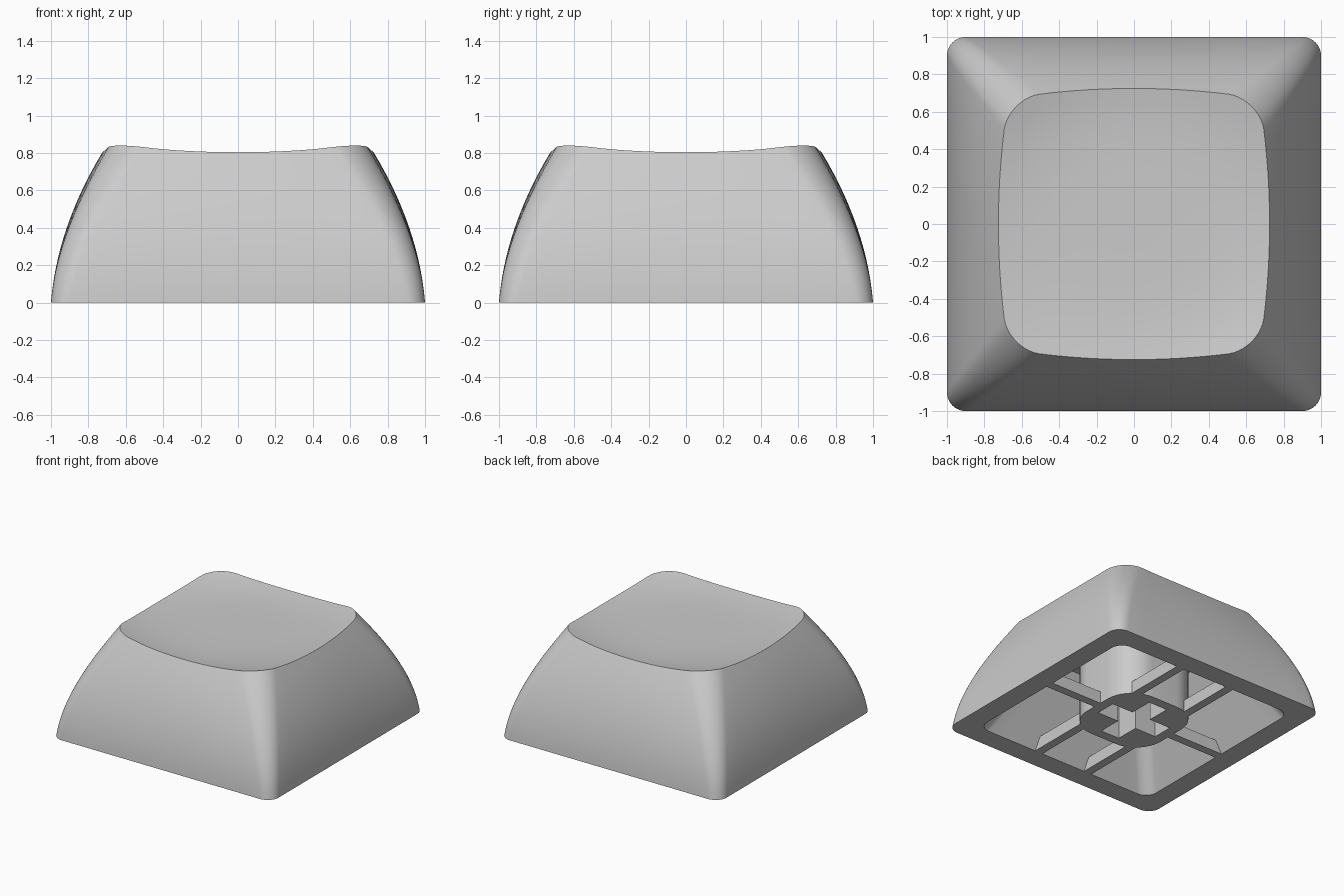
import bpy, bmesh, math

cube = bpy.data.objects.get("Cube")
if cube:
    bpy.data.objects.remove(cube, do_unlink=True)

grey = bpy.data.materials.new("light_grey_plastic")
grey.use_nodes = True
grey.diffuse_color = (0.6, 0.6, 0.6, 1)
grey.node_tree.nodes["Principled BSDF"].inputs["Base Color"].default_value = (0.6, 0.6, 0.6, 1)


def outline(half, radius, bulge=0.0, side=12, arc=10):
    """Rounded square whose sides may bow outward."""
    pts = []
    flat = half - radius
    for q in range(4):
        c, s = math.cos(q * math.pi / 2), math.sin(q * math.pi / 2)
        quarter = [(half, -flat + 2 * flat * i / side) for i in range(side)]
        for i in range(arc):
            a = i / arc * math.pi / 2
            quarter.append((flat + radius * math.cos(a), flat + radius * math.sin(a)))
        for x, y in quarter:
            x, y = x * (1 - bulge * (y / half) ** 2), y * (1 - bulge * (x / half) ** 2)
            pts.append((x * c - y * s, x * s + y * c))
    return pts


def dish(x, y):
    return 0.776 + 0.102 * (x * x + y * y) ** 2


def wall_half(z):
    return 1 - 0.08 * z - 0.325 * z * z


def bridge(bm, low, high):
    n = len(low)
    for i in range(n):
        j = (i + 1) % n
        bm.faces.new((low[i], low[j], high[j], high[i]))


def finish(name, bm, angle=30):
    bmesh.ops.recalc_face_normals(bm, faces=bm.faces)
    mesh = bpy.data.meshes.new(name)
    bm.to_mesh(mesh)
    bm.free()
    mesh.materials.append(grey)
    obj = bpy.data.objects.new(name, mesh)
    bpy.context.collection.objects.link(obj)
    if angle:
        smooth(obj, angle)
    return obj


def smooth(obj, angle):
    bpy.ops.object.select_all(action='DESELECT')
    obj.select_set(True)
    bpy.context.view_layer.objects.active = obj
    bpy.ops.object.shade_smooth_by_angle(angle=math.radians(angle))


def box(name, x0, x1, y0, y1, z0, z1):
    bm = bmesh.new()
    bmesh.ops.create_cube(bm, size=1)
    for v in bm.verts:
        v.co = (x1 if v.co.x > 0 else x0, y1 if v.co.y > 0 else y0, z1 if v.co.z > 0 else z0)
    return finish(name, bm, 0)


# Hollow shell: cavity ceiling, tapered inner wall, rim, outer wall, dished top
bm = bmesh.new()
CEILING = 0.58
rings = []
for half, z in ((0.5, CEILING), (0.83, 0)):
    rings.append([bm.verts.new((x, y, z)) for x, y in outline(half, 0.1)])
ceiling = rings[0]
STEPS = 14
top = outline(wall_half(0.805), 0.18, 0.075)
for i in range(STEPS + 1):
    t = i / STEPS
    pts = outline(wall_half(0.805 * t), 0.1 + 0.08 * t, 0.075 * t * t)
    rings.append([bm.verts.new((x, y, t * (0.805 + (dish(*rim) - 0.805) * t)))
                  for (x, y), rim in zip(pts, top)])
for i in range(9, 0, -1):
    f = i / 10
    rings.append([bm.verts.new((x * f, y * f, dish(x * f, y * f))) for x, y in top])
for low, high in zip(rings, rings[1:]):
    bridge(bm, low, high)
bm.faces.new(ceiling)
centre = bm.verts.new((0, 0, dish(0, 0)))
last = rings[-1]
for i in range(len(last)):
    bm.faces.new((last[i], last[(i + 1) % len(last)], centre))
finish("key_shell", bm, 35)

# Rounded stem with a cross-shaped socket
bm = bmesh.new()
pts = outline(0.36, 0.24, 0, 2, 12)
low, high = ([bm.verts.new((x, y, z)) for x, y in pts] for z in (0, CEILING + 0.01))
bridge(bm, low, high)
bm.faces.new(low)
bm.faces.new(high)
stem = finish("stem", bm, 0)
LONG, SHORT = 0.28, 0.085
for hx, hy in ((LONG, SHORT), (SHORT, LONG)):
    cutter = box("socket_cutter", -hx, hx, -hy, hy, -0.1, 0.45)
    cutter.hide_render = True
    mod = stem.modifiers.new("socket", 'BOOLEAN')
    mod.operation = 'DIFFERENCE'
    mod.solver = 'EXACT'
    mod.object = cutter
    bpy.context.view_layer.objects.active = stem
    bpy.ops.object.modifier_apply(modifier=mod.name)
    bpy.data.objects.remove(cutter, do_unlink=True)
smooth(stem, 30)

# Support ribs: a pair at front and back, one on each side
W, H, OUT = 0.035, 0.1, 0.84
for x in (-0.24, 0.24):
    box("front_rib", x - W, x + W, -OUT, -0.29, 0, H)
    box("back_rib", x - W, x + W, 0.29, OUT, 0, H)
box("right_rib", -OUT, -0.34, -W, W, 0, H)
box("left_rib", 0.34, OUT, -W, W, 0, H)
